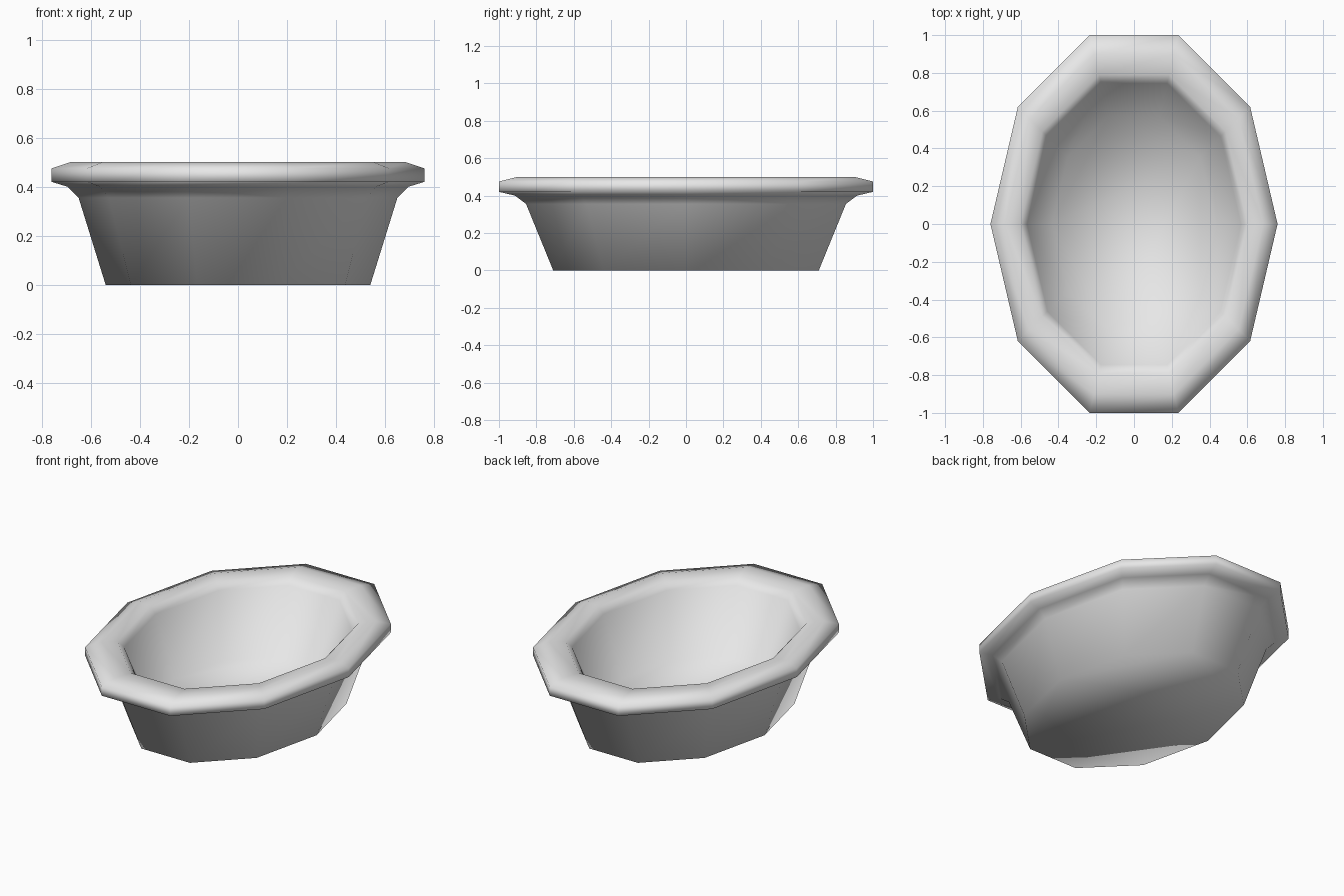
import bpy, bmesh

# Remove the default cube
cube = bpy.data.objects.get("Cube")
if cube:
    bpy.data.objects.remove(cube, do_unlink=True)

# Ceramic colour
ceramic = bpy.data.materials.new("pale_grey_ceramic")
ceramic.use_nodes = True
colour = (0.8, 0.8, 0.8, 1)
ceramic.diffuse_color = colour
ceramic.node_tree.nodes["Principled BSDF"].inputs["Base Color"].default_value = colour

# Ten-sided oval outline, one quarter mirrored to all sides
quarter = [(0.76, 0), (0.615, 0.62), (0.235, 1)]
right_half = [(x, -y) for x, y in reversed(quarter[1:])] + quarter
outline = right_half + [(-x, -y) for x, y in right_half]

# Profile as (scale of outline, height): underside, wall, rolled rim, basin
profile = [
    (0.71, 0), (0.855, 0.355), (0.915, 0.4), (1, 0.42), (1, 0.475),
    (0.9, 0.5), (0.79, 0.495), (0.745, 0.455), (0.57, 0.09),
]

# Bowl: bridge the rings and cap both floors
bm = bmesh.new()
rings = [[bm.verts.new((x * s, y * s, z)) for x, y in outline] for s, z in profile]
count = len(outline)
for low, high in zip(rings, rings[1:]):
    for i in range(count):
        j = (i + 1) % count
        bm.faces.new((low[i], low[j], high[j], high[i]))
bm.faces.new(list(reversed(rings[0])))
bm.faces.new(rings[-1])
bmesh.ops.recalc_face_normals(bm, faces=bm.faces)
for face in bm.faces:
    face.smooth = True

mesh = bpy.data.meshes.new("oval_basin")
bm.to_mesh(mesh)
bm.free()
mesh.materials.append(ceramic)
basin = bpy.data.objects.new("oval_basin", mesh)
bpy.context.collection.objects.link(basin)
